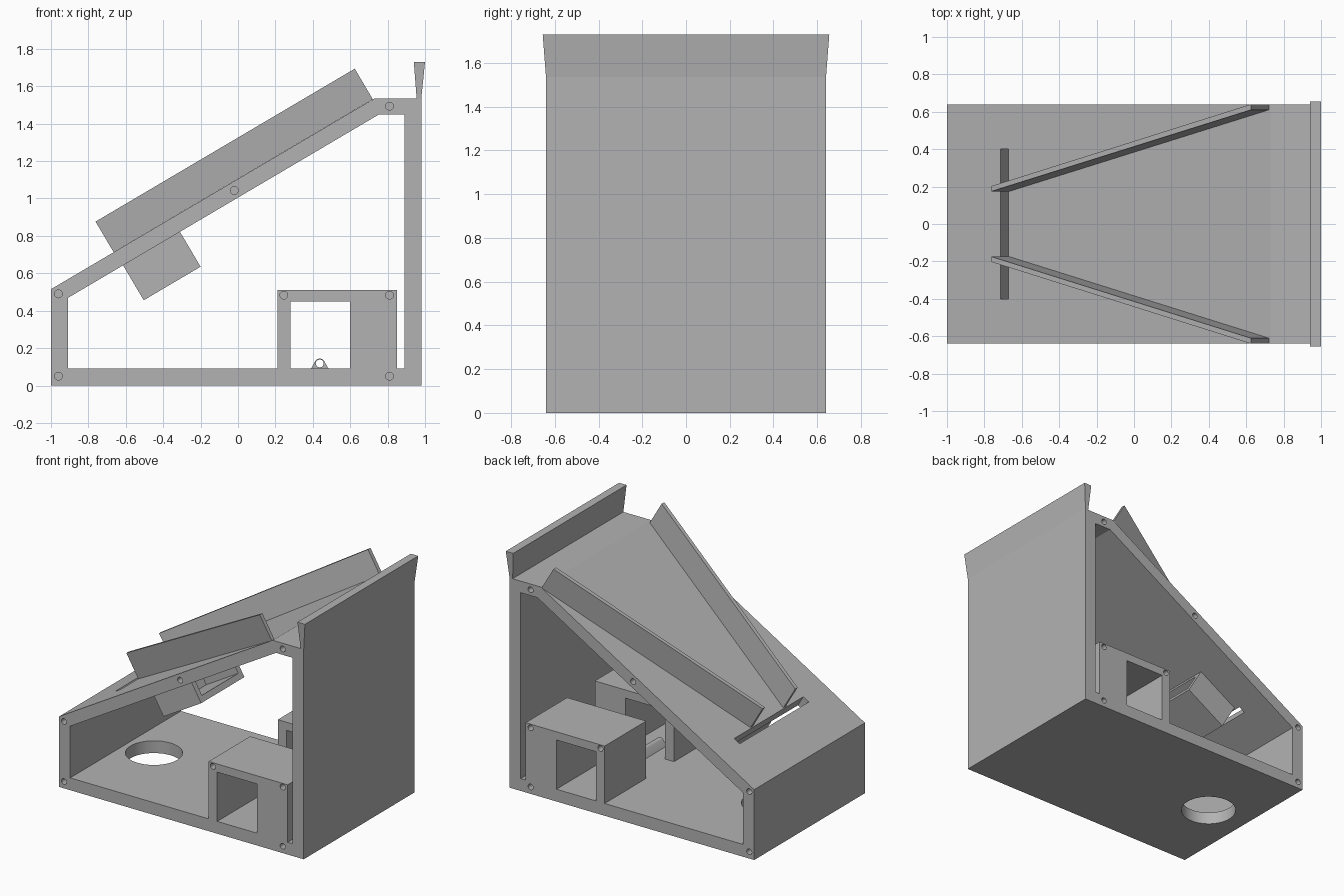
import bpy, bmesh, math
from mathutils import Vector

if "Cube" in bpy.data.objects:
    bpy.data.objects.remove(bpy.data.objects["Cube"], do_unlink=True)

grey = bpy.data.materials.new("plain grey")
grey.use_nodes = True
grey.diffuse_color = (0.45, 0.45, 0.45, 1)
grey.node_tree.nodes["Principled BSDF"].inputs["Base Color"].default_value = (0.45, 0.45, 0.45, 1)

HALF = 0.64                       # half width of the housing
SLOPE = math.atan(0.59)           # pitch of the sloping roof
ORIGIN = Vector((-1, 0, 0.515))   # lower edge of the roof
ALONG = Vector((math.cos(SLOPE), 0, math.sin(SLOPE)))
NORMAL = Vector((-math.sin(SLOPE), 0, math.cos(SLOPE)))


def loft(name, ring_a, ring_b):
    """Solid between two matching rings of points."""
    bm = bmesh.new()
    a = [bm.verts.new(p) for p in ring_a]
    b = [bm.verts.new(p) for p in ring_b]
    bm.faces.new(a)
    bm.faces.new(b[::-1])
    for i in range(len(a)):
        j = (i + 1) % len(a)
        bm.faces.new((a[i], b[i], b[j], a[j]))
    bmesh.ops.recalc_face_normals(bm, faces=bm.faces)
    mesh = bpy.data.meshes.new(name)
    bm.to_mesh(mesh)
    bm.free()
    mesh.materials.append(grey)
    obj = bpy.data.objects.new(name, mesh)
    bpy.context.collection.objects.link(obj)
    return obj


def prism(name, profile, y0, y1):
    return loft(name, [(x, y0, z) for x, z in profile], [(x, y1, z) for x, z in profile])


def on_roof(s, y, w):
    """Point at distance s up the roof, y across it, w above it."""
    return ORIGIN + ALONG * s + NORMAL * w + Vector((0, y, 0))


def roof_block(name, plan, w0, w1):
    return loft(name, [on_roof(s, y, w0) for s, y in plan], [on_roof(s, y, w1) for s, y in plan])


def rect(s0, s1, y0, y1):
    return [(s0, y0), (s1, y0), (s1, y1), (s0, y1)]


def circle(cx, cz, r, n):
    return [(cx + r * math.cos(math.tau * i / n), cz + r * math.sin(math.tau * i / n)) for i in range(n)]


def activate(obj):
    bpy.ops.object.select_all(action="DESELECT")
    obj.select_set(True)
    bpy.context.view_layer.objects.active = obj


def cut(obj, *cutters):
    for cutter in cutters:
        mod = obj.modifiers.new("cut", "BOOLEAN")
        mod.operation = "DIFFERENCE"
        mod.solver = "EXACT"
        mod.object = cutter
        activate(obj)
        bpy.ops.object.modifier_apply(modifier=mod.name)
        bpy.data.objects.remove(cutter, do_unlink=True)


def screw_holes(centres, sides):
    return [prism("screw_cutter", circle(x, z, 0.021, 20), side * (HALF - 0.12), side * (HALF + 0.1))
            for x, z in centres for side in sides]


# Housing: floor, walls and sloping roof, open at front and back
housing = prism("housing", [(-1, 0), (0.98, 0), (0.98, 1.535), (0.73, 1.535), (-1, 0.515)], -HALF, HALF)
cavity = prism("cavity_cutter", [(-0.91, 0.09), (0.89, 0.09), (0.89, 1.45), (0.755, 1.45), (-0.91, 0.468)], -1, 1)
slot = roof_block("slot_cutter", rect(0.331, 0.383, -0.4, 0.4), -0.13, 0.1)
disc = circle(-0.68, 0, 0.19, 48)
floor_hole = loft("floor_hole_cutter", [(x, y, -0.1) for x, y in disc], [(x, y, 0.2) for x, y in disc])
cut(housing, cavity, slot, floor_hole,
    *screw_holes([(-0.96, 0.49), (-0.96, 0.05), (0.81, 0.05), (0.81, 1.493), (-0.02, 1.043)], (-1, 1)))
parts = [housing]

# Inner bays and guide rails, mirrored front to back
bay_profile = [(0.21, 0.09), (0.28, 0.09), (0.28, 0.45), (0.6, 0.45),
               (0.6, 0.09), (0.85, 0.09), (0.85, 0.51), (0.21, 0.51)]
for side, label in ((-1, "front"), (1, "back")):
    bay = prism(label + "_bay", bay_profile, side * 0.16, side * HALF)
    cut(bay, *screw_holes([(0.245, 0.483), (0.81, 0.483)], (side,)))
    plan = [(0.389, side * 0.175), (1.998, side * 0.61), (1.998, side * HALF), (0.389, side * 0.203)]
    rail = roof_block(label + "_guide_rail", plan, 0, 0.19)
    parts += [bay, rail]

# Flared lip on top of the tall wall
lip = loft("top_lip",
           [(x, y, 1.535) for x, y in rect(0.955, 0.98, -HALF, HALF)],
           [(x, y, 1.73) for x, y in rect(0.94, 1.0, -0.655, 0.655)])

# Pocket hanging under the roof, open at its upper end
pocket = roof_block("under_roof_pocket", rect(0.397, 0.75, -0.14, 0.36), -0.303, -0.085)
cut(pocket, roof_block("pocket_cutter", rect(0.45, 0.9, -0.1, 0.32), -0.26, -0.12))

# Small tube support on the floor
support = prism("tube_support", [(0.39, 0.09), (0.484, 0.09), (0.461, 0.13), (0.451, 0.141),
                                 (0.437, 0.145), (0.423, 0.141), (0.413, 0.13)], -0.33, 0.33)
cut(support, prism("tube_cutter", circle(0.437, 0.118, 0.021, 20), -0.5, 0.5))
parts += [lip, pocket, support]

for part in parts:
    activate(part)
    bpy.ops.object.shade_smooth_by_angle(angle=math.radians(30))
